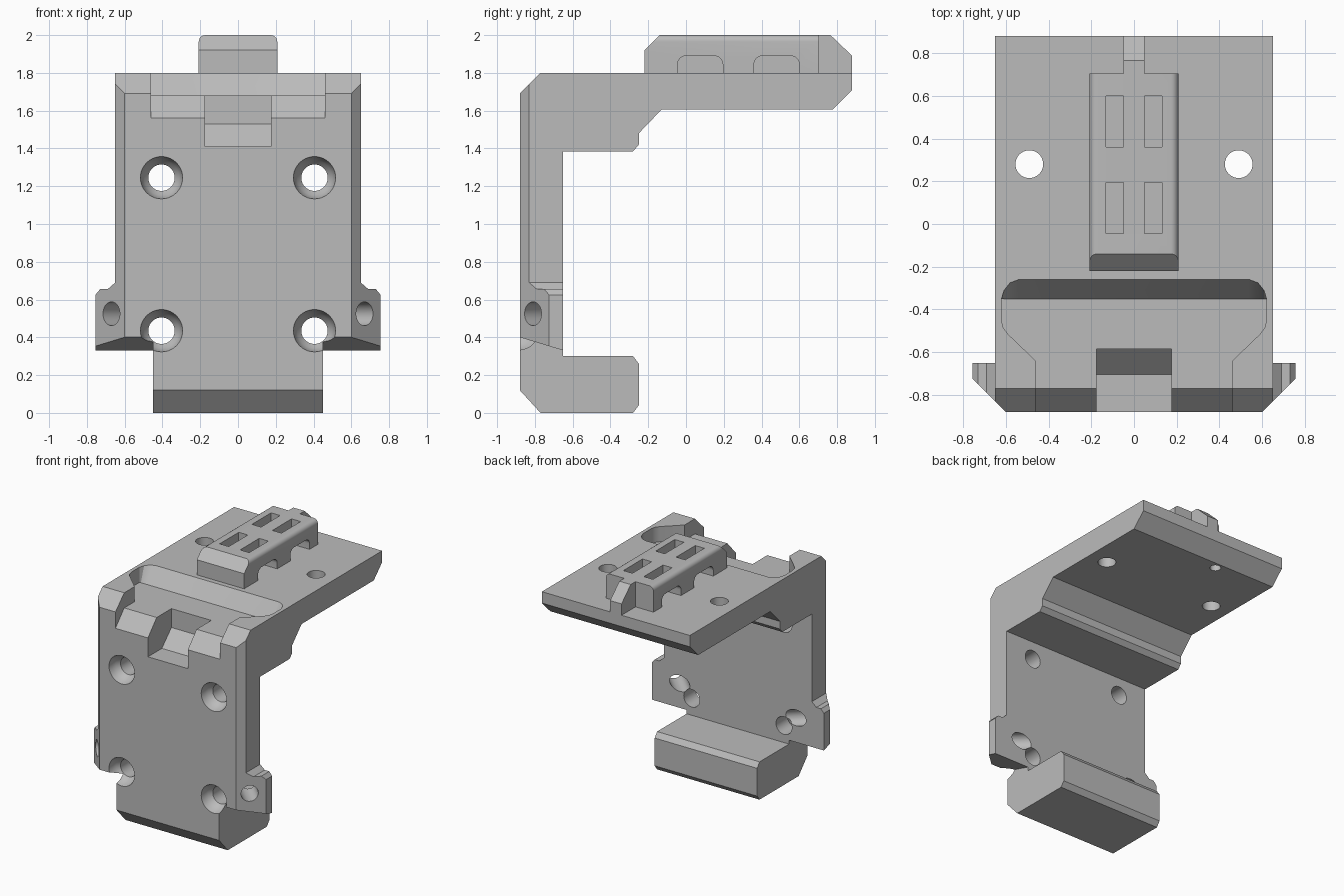
import bpy, bmesh, math
from mathutils import Vector

old = bpy.data.objects.get("Cube")
if old:
    bpy.data.objects.remove(old, do_unlink=True)

grey = bpy.data.materials.new("plain grey")
grey.use_nodes = True
COLOUR = (0.5, 0.5, 0.5, 1)
grey.diffuse_color = COLOUR
grey.node_tree.nodes["Principled BSDF"].inputs["Base Color"].default_value = COLOUR


def loft(name, rings):
    """Closed solid through rings of equal point count."""
    bm = bmesh.new()
    loops = [[bm.verts.new(p) for p in ring] for ring in rings]
    n = len(loops[0])
    for a, b in zip(loops, loops[1:]):
        for i in range(n):
            bm.faces.new((a[i], a[(i + 1) % n], b[(i + 1) % n], b[i]))
    bm.faces.new(loops[0][::-1])
    bm.faces.new(loops[-1])
    bmesh.ops.recalc_face_normals(bm, faces=bm.faces)
    mesh = bpy.data.meshes.new(name)
    bm.to_mesh(mesh)
    bm.free()
    mesh.materials.append(grey)
    obj = bpy.data.objects.new(name, mesh)
    bpy.context.scene.collection.objects.link(obj)
    return obj


def prism(name, axis, outline, lo, hi):
    """Extrude an outline along x (y,z points), y (x,z points) or z (x,y points)."""
    place = {"x": lambda a, b, t: (t, a, b),
             "y": lambda a, b, t: (a, t, b),
             "z": lambda a, b, t: (a, b, t)}[axis]
    return loft(name, [[place(a, b, t) for a, b in outline] for t in (lo, hi)])


def lathe(name, start, direction, profile, steps=40):
    """Round solid along a direction; profile is (distance, radius)."""
    turn = Vector(direction).to_track_quat("Z", "Y")
    angles = [math.tau * i / steps for i in range(steps)]
    return loft(name, [[Vector(start) + turn @ Vector((r * math.cos(a), r * math.sin(a), d))
                        for a in angles] for d, r in profile])


def combine(target, tool, operation="DIFFERENCE"):
    mod = target.modifiers.new("combine", "BOOLEAN")
    mod.operation = operation
    mod.solver = "EXACT"
    mod.object = tool
    bpy.context.view_layer.objects.active = target
    bpy.ops.object.modifier_apply(modifier=mod.name)
    bpy.data.objects.remove(tool, do_unlink=True)


def mirrored(points):
    """Add the left half of an outline to its right half."""
    return points + [(-x, y) for x, y in reversed(points)]


def flip(points, s):
    return [(s * x, y) for x, y in points]


# Plate and top arm
bracket = prism("bracket", "x", [
    (-.88, .2), (-.88, 1.69), (-.77, 1.8), (.88, 1.8), (.88, 1.71), (.775, 1.605),
    (-.13, 1.605), (-.25, 1.48), (-.25, 1.42), (-.28, 1.385), (-.65, 1.385), (-.65, .2)], -.65, .65)

# Side ears
ear = [(.5, .2), (.755, .2), (.755, .625), (.73, .655), (.69, .655), (.65, .69), (.5, .69)]
for s in (1, -1):
    combine(bracket, prism("ear", "y", flip(ear, s), -.88, -.65), "UNION")

# Sloped lower edge and 45 degree front corners
combine(bracket, prism("lower_cut", "x", [(-1, .1), (-.5, .1), (-.5, .285), (-1, .437)], -1, 1))
for s in (1, -1):
    combine(bracket, prism("corner_cut", "z", flip([(.5, -.98), (.9, -.58), (.9, -.98)], s), 0, 2.1))

# Foot
foot = prism("foot", "x", [
    (-.88, .6), (-.65, .6), (-.65, .3), (-.28, .3), (-.25, .26), (-.25, .04),
    (-.28, 0), (-.77, 0), (-.88, .12)], -.45, .45)
combine(bracket, foot, "UNION")

# Pocket in the top with a sloped rear wall
top = mirrored([(.46, -.7), (.46, -.64), (.59, -.515), (.612, -.485), (.62, -.45), (.62, -.35),
                (.608, -.31), (.58, -.275), (.54, -.26)])
floor = [(x, min(y, -.35)) for x, y in top]
combine(bracket, loft("pocket", [[(x, y, z) for x, y in ring]
                                 for ring, z in ((floor, 1.68), (top, 1.8), (top, 1.9))]))

# Front opening of the pocket and the centre notch
combine(bracket, prism("opening", "x", [
    (-.99, 1.44), (-.77, 1.68), (-.66, 1.68), (-.66, 1.9), (-.99, 1.9)], -.46, .46))
combine(bracket, prism("notch", "x", [
    (-1, 1.41), (-.705, 1.41), (-.585, 1.53), (-.585, 1.9), (-1, 1.9)], -.175, .175))

# Countersunk screw holes, arm holes and slanted ear holes
for s in (1, -1):
    for z in (1.245, .435):
        combine(bracket, lathe("screw_hole", (s * .405, -.88, z), (0, 1, 0), [
            (-.05, .112), (0, .112), (.03, .105), (.06, .092), (.085, .07), (.3, .07)]))
    combine(bracket, lathe("arm_hole", (s * .49, .28, 1.5), (0, 0, 1), [(0, .065), (.5, .065)]))
    combine(bracket, lathe("ear_hole", (s * .67, -.81, .525), (-s, 1, 0), [(-.1, .063), (.32, .063)]))
combine(bracket, lathe("blind_hole", (-.16, .72, 1.5), (0, 0, 1), [(0, .04), (.2, .04)]))

# Raised rail block with rounded top edges
R = .035
rounded = [(.208, 1.8)] + [(.208 - R + R * math.cos(a), 2 - R + R * math.sin(a))
                           for a in (math.pi / 2 * i / 6 for i in range(7))]
rail = prism("rail_block", "y", mirrored(rounded), -.22, .705)
combine(rail, prism("front_bevel", "x", [(-.3, 1.84), (-.3, 2.1), (-.04, 2.1)], -.5, .5))
combine(rail, prism("rail_stop", "x", [
    (.6, 1.8), (.6, 2), (.765, 2), (.88, 1.89), (.88, 1.8)], -.05, .05), "UNION")

# Strap slots: arched side openings that turn up through the top
for s in (1, -1):
    for y in (.075, .48):
        arch = [(.12, 1.7)] + [(.075 + .045 * math.cos(a), 1.845 + .045 * math.sin(a))
                               for a in (math.pi / 2 * i / 6 for i in range(7))]
        arch = [(y + d, z) for d, z in mirrored(arch)]
        combine(rail, prism("side_arch", "x", arch, s * .05, s * .3))
        window = [(s * a, y + b) for a, b in ((.05, -.12), (.13, -.12), (.13, .12), (.05, .12))]
        combine(rail, prism("top_window", "z", window, 1.7, 2.1))

# Smooth the rounded faces, keep the edges sharp
bpy.ops.object.select_all(action="DESELECT")
for obj in (bracket, rail):
    obj.select_set(True)
bpy.context.view_layer.objects.active = bracket
bpy.ops.object.shade_smooth_by_angle(angle=math.radians(28))
